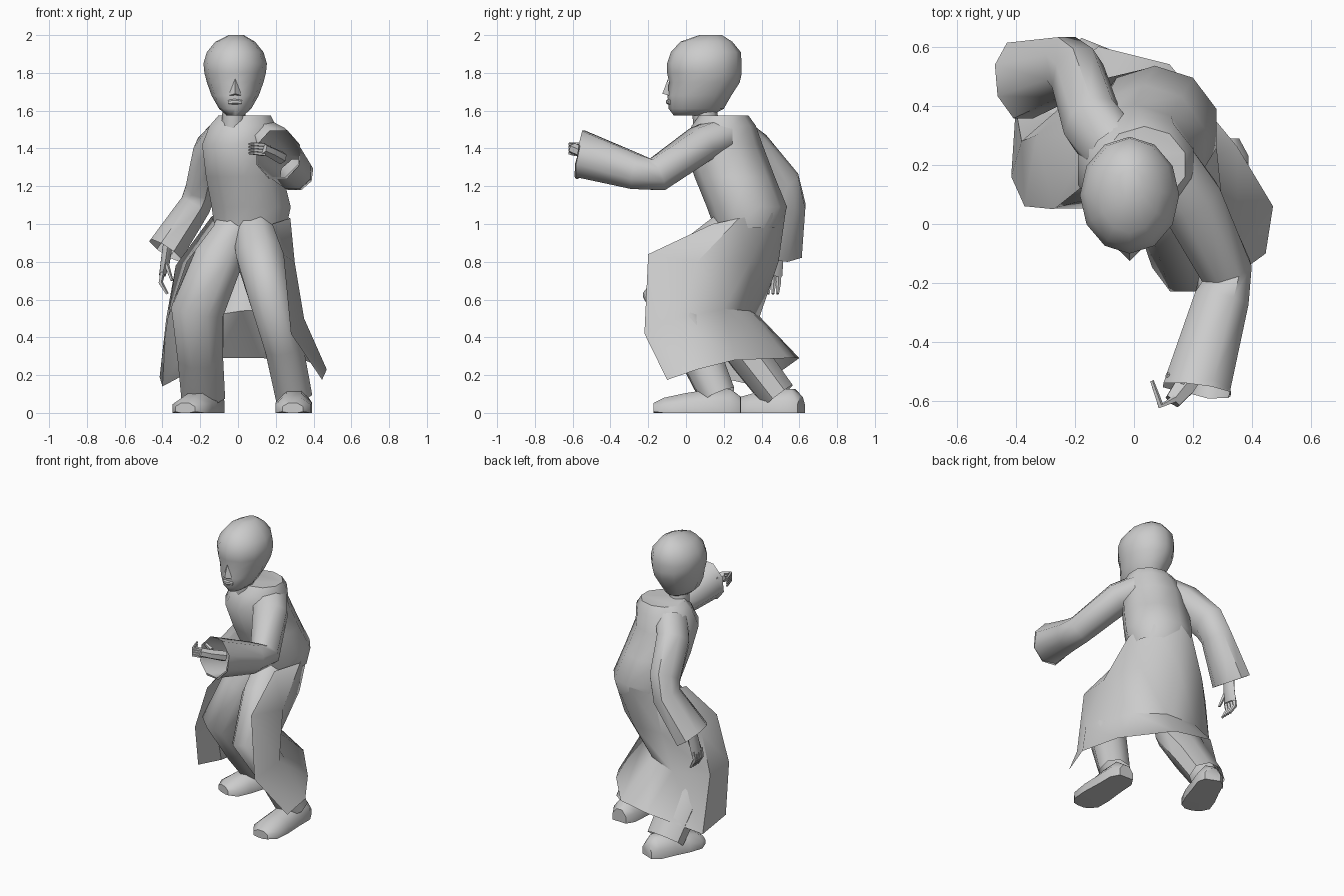
import bpy, math
from mathutils import Vector

X, Y, Z = Vector((1, 0, 0)), Vector((0, 1, 0)), Vector((0, 0, 1))


def make(name, verts, faces, angle=50):
    me = bpy.data.meshes.new(name)
    me.from_pydata([tuple(v) for v in verts], [], faces)
    me.polygons.foreach_set("use_smooth", [True] * len(me.polygons))
    me.set_sharp_from_angle(angle=math.radians(angle))
    me.update()
    ob = bpy.data.objects.new(name, me)
    bpy.context.collection.objects.link(ob)
    return ob


def loft(name, rings, start=True, end=True, angle=50):
    n = len(rings[0])
    faces = [(r * n + i, r * n + (i + 1) % n, (r + 1) * n + (i + 1) % n, (r + 1) * n + i)
             for r in range(len(rings) - 1) for i in range(n)]
    if start:
        faces.append(tuple(reversed(range(n))))
    if end:
        faces.append(tuple(range((len(rings) - 1) * n, len(rings) * n)))
    return make(name, [v for r in rings for v in r], faces, angle)


def stack(name, rows, n=10, angle=50, ends=(True, True)):
    """Horizontal oval rings: z, x min, x max, y min, y max."""
    rings = []
    for z, x0, x1, y0, y1 in rows:
        rings.append([((x0 + x1) / 2 + (x1 - x0) / 2 * math.sin(2 * math.pi * i / n),
                       (y0 + y1) / 2 - (y1 - y0) / 2 * math.cos(2 * math.pi * i / n), z)
                      for i in range(n)])
    return loft(name, rings, *ends, angle=angle)


def tube(name, path, hint, n=8, start=True, end=True, floor=None):
    """Oval tube along points: x, y, z, half width, half depth."""
    pts = [Vector(p[:3]) for p in path]
    rings = []
    for k, p in enumerate(path):
        t = (pts[min(k + 1, len(pts) - 1)] - pts[max(k - 1, 0)]).normalized()
        side = hint.cross(t).normalized()
        up = t.cross(side)
        ring = []
        for i in range(n):
            a = 2 * math.pi * (i + 0.5) / n
            v = pts[k] + side * p[3] * math.cos(a) + up * p[4] * math.sin(a)
            if floor is not None:
                v.z = max(v.z, floor)
            ring.append(v)
        rings.append(ring)
    return loft(name, rings, start=start, end=end)


# Head, nose, brow ridge, lips and neck
stack("head", [(1.575, -.06, .03, -.065, .13), (1.61, -.10, .07, -.092, .20),
               (1.68, -.14, .11, -.098, .24), (1.75, -.165, .135, -.09, .285),
               (1.80, -.178, .148, -.10, .295), (1.85, -.183, .153, -.10, .295),
               (1.91, -.165, .135, -.08, .29), (1.965, -.12, .09, -.03, .245),
               (2.0, -.05, .03, .07, .19)], 12)
make("nose", [(-.05, -.09, 1.68), (.02, -.09, 1.68), (-.015, -.125, 1.69), (-.015, -.095, 1.77)],
     [(0, 1, 2), (0, 2, 3), (1, 3, 2), (0, 3, 1)])
tube("lips", [(-.05, -.083, 1.645, .008, .012), (-.015, -.095, 1.647, .012, .015),
              (.02, -.083, 1.645, .008, .012)], Z, 6)
stack("neck", [(1.50, -.09, .04, .04, .18), (1.63, -.08, .04, .03, .16)], 8, ends=(False, False))

# Twisted, forward-leaning torso down to the waist
stack("torso", [(.98, -.135, .265, .15, .50), (1.09, -.15, .29, .11, .535),
                (1.25, -.18, .25, .045, .47), (1.42, -.20, .21, -.01, .405),
                (1.52, -.16, .21, .03, .37), (1.575, -.11, .18, .07, .33)], 10,
      ends=(False, True))
stack("hips", [(.74, -.06, .15, .16, .34), (.86, -.13, .19, .15, .40),
               (1.0, -.13, .22, .15, .46)], 8, ends=(True, False))

# Open coat skirt: each row runs from the right front edge round the back
rows = [
    [(.18, .14, 1.0), (.277, .28, 1.03), (.22, .46, 1.06), (.06, .53, 1.08),
     (-.08, .47, 1.07), (-.14, .3, 1.04), (-.12, .17, 1.0)],
    [(.24, -.2, .84), (.30, .06, .80), (.23, .34, .8), (.05, .49, .8),
     (-.15, .48, .8), (-.33, .3, .78), (-.27, .05, .8)],
    [(.28, -.22, .42), (.35, -.05, .50), (.18, .20, .55), (.02, .34, .54),
     (-.17, .39, .51), (-.38, .28, .5), (-.37, .06, .5)],
    [(.445, -.1, .175), (.47, .06, .23), (.35, .26, .28), (.12, .54, .29),
     (-.12, .60, .29), (-.40, .39, .14), (-.415, .16, .19)]]
make("coat_skirt", [p for r in rows for p in r],
     [(r * 7 + i, r * 7 + i + 1, r * 7 + i + 8, r * 7 + i + 7) for r in range(3) for i in range(6)])

# Trouser legs
tube("right_leg", [(.09, .28, .96, .12, .15), (.12, .10, .82, .135, .15),
                   (.17, -.09, .61, .12, .15), (.24, .05, .36, .11, .12),
                   (.295, .17, .09, .105, .10)], Y, start=False, end=False)
tube("left_leg", [(-.02, .30, .96, .12, .15), (-.11, .22, .80, .14, .15),
                  (-.215, .16, .54, .15, .12), (-.20, .33, .30, .13, .11),
                  (-.185, .49, .09, .125, .10)], Y, start=False, end=False)


# Shoes, low at the toe and flat underneath
def shoe(name, heel, toe):
    h, t = Vector(heel), Vector(toe)
    prof = [(0, .055, .07), (.12, .09, .115), (.4, .095, .11), (.65, .105, .09),
            (.88, .10, .065), (1, .06, .035)]
    path = []
    for f, w, d in prof:
        c = h.lerp(t, f)
        path.append((c.x, c.y, .02, w, d))
    tube(name, path, Z, 8, floor=0)


shoe("right_shoe", (.305, .29, 0), (.29, -.17, 0))
shoe("left_shoe", (-.13, .61, 0), (-.28, .24, 0))

# Bent sleeves, flaring to open cuffs
tube("right_sleeve", [(.09, .21, 1.475, .12, .10), (.19, .08, 1.425, .115, .10),
                      (.31, -.155, 1.26, .095, .095), (.295, -.26, 1.275, .10, .10),
                      (.215, -.545, 1.365, .12, .13), (.213, -.56, 1.367, .125, .14)],
     Z, start=False, end=False)
tube("left_sleeve", [(-.07, .25, 1.47, .10, .11), (-.14, .34, 1.39, .10, .12),
                     (-.19, .50, 1.20, .09, .12), (-.225, .53, 1.10, .09, .11),
                     (-.385, .485, .86, .105, .14)], Y, start=False, end=False)

# Hands: wrist and palm, then curled fingers and thumb
tube("right_palm", [(.23, -.47, 1.35, .035, .035), (.17, -.55, 1.38, .04, .03),
                    (.13, -.60, 1.40, .03, .03)], Z, 6)
for i in range(4):
    z = 1.37 + .016 * i
    tube("right_finger", [(.14, -.59, z, .014, .012), (.09, -.615, z + .005, .012, .01),
                          (.06, -.53, z + .005, .007, .007)], Z, 5)
tube("right_thumb", [(.17, -.53, 1.40, .016, .016), (.11, -.51, 1.42, .01, .01)], Z, 5)
tube("left_palm", [(-.37, .48, .90, .03, .04), (-.385, .465, .80, .028, .05),
                   (-.40, .455, .73, .02, .055)], Y, 6)
for i in range(4):
    y = .415 + .025 * i
    tube("left_finger", [(-.40, y, .745, .014, .016), (-.41, y, .69, .013, .014),
                         (-.375, y - .005, .63, .008, .008)], Y, 5)
tube("left_thumb", [(-.38, .43, .79, .014, .016), (-.35, .41, .70, .008, .01)], Y, 5)
